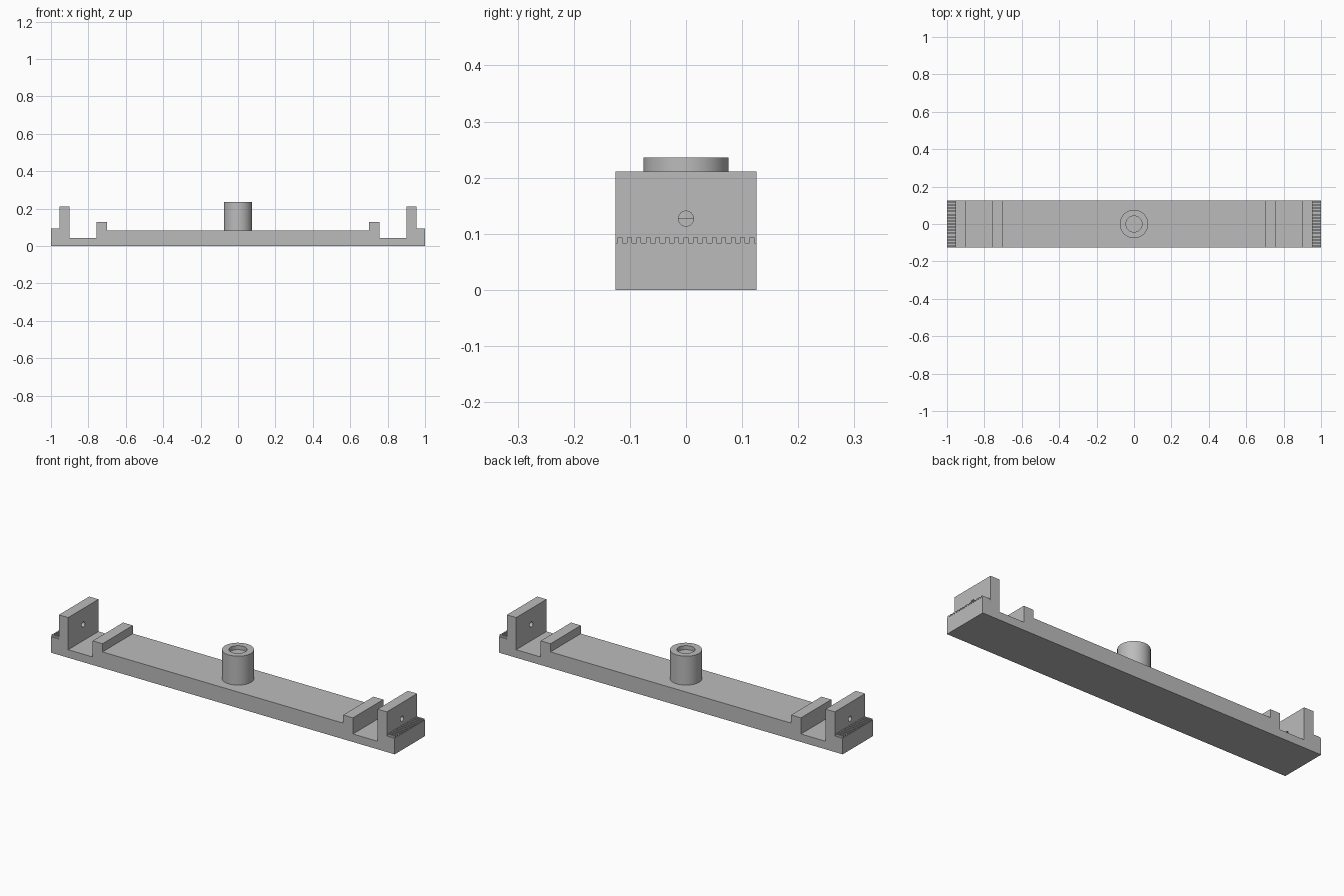
import bpy, bmesh, math
from mathutils import Matrix

cube = bpy.data.objects.get("Cube")
if cube:
    bpy.data.objects.remove(cube, do_unlink=True)

grey = bpy.data.materials.new("plain grey")
grey.use_nodes = True
grey.diffuse_color = (0.5, 0.5, 0.5, 1)
grey.node_tree.nodes["Principled BSDF"].inputs["Base Color"].default_value = (0.5, 0.5, 0.5, 1)

HALF_Y = 0.126
DECK = 0.084


def finish(name, bm):
    bmesh.ops.recalc_face_normals(bm, faces=bm.faces)
    mesh = bpy.data.meshes.new(name)
    bm.to_mesh(mesh)
    bm.free()
    mesh.materials.append(grey)
    obj = bpy.data.objects.new(name, mesh)
    bpy.context.collection.objects.link(obj)
    return obj


def cylinder(bm, r, depth, matrix, segments):
    bmesh.ops.create_cone(bm, cap_ends=True, segments=segments, radius1=r,
                          radius2=r, depth=depth, matrix=matrix)


def smooth(obj):
    bpy.ops.object.select_all(action="DESELECT")
    obj.select_set(True)
    bpy.context.view_layer.objects.active = obj
    bpy.ops.object.shade_smooth_by_angle(angle=math.radians(30))


def cut(obj, cutter):
    mod = obj.modifiers.new("cut", "BOOLEAN")
    mod.object = cutter
    mod.solver = "EXACT"
    cutter.hide_render = True
    cutter.hide_set(True)
    cutter.display_type = "WIRE"


# Base beam: half profile mirrored, with ribs, cradle slots and end walls
half = [(0.70, DECK), (0.70, 0.127), (0.757, 0.127), (0.757, 0.042), (0.90, 0.042),
        (0.90, 0.211), (0.954, 0.211), (0.954, DECK), (1.0, DECK), (1.0, 0)]
profile = half + [(-x, z) for x, z in reversed(half)]
bm = bmesh.new()
face = bm.faces.new([bm.verts.new((x, -HALF_Y, z)) for x, z in profile])
ext = bmesh.ops.extrude_face_region(bm, geom=[face])
bmesh.ops.translate(bm, vec=(0, 2 * HALF_Y, 0),
                    verts=[v for v in ext["geom"] if isinstance(v, bmesh.types.BMVert)])
beam = finish("base_beam", bm)

# Screw holes through both end walls
bm = bmesh.new()
for side in (-1, 1):
    cylinder(bm, 0.0135, 0.1, Matrix.Translation((side * 0.927, 0, 0.127))
             @ Matrix.Rotation(math.pi / 2, 4, "Y"), 32)
cut(beam, finish("screw_hole_cutter", bm))
smooth(beam)

# Gripping teeth on the end ledges
COUNT = 15
pitch = 2 * HALF_Y / COUNT
for side, label in ((-1, "right"), (1, "left")):
    bm = bmesh.new()
    for i in range(COUNT):
        y = (i - (COUNT - 1) / 2) * pitch
        bmesh.ops.create_cube(bm, size=1, matrix=Matrix.Translation((side * 0.977, y, DECK + 0.0045))
                              @ Matrix.Diagonal((0.046, pitch / 2, 0.009, 1)))
    finish(label + "_ledge_teeth", bm)

# Central post: lathed outline with a blind bore
outline = [(0.076, DECK), (0.076, 0.236), (0.043, 0.236), (0.043, 0.215), (0, 0.215)]
bm = bmesh.new()
verts = [bm.verts.new((r, 0, z)) for r, z in outline]
edges = [bm.edges.new(pair) for pair in zip(verts, verts[1:])]
bmesh.ops.spin(bm, geom=verts + edges, cent=(0, 0, 0), axis=(0, 0, 1),
               angle=2 * math.pi, steps=64, use_duplicate=False)
bmesh.ops.remove_doubles(bm, verts=bm.verts, dist=0.0001)
smooth(finish("centre_post", bm))
